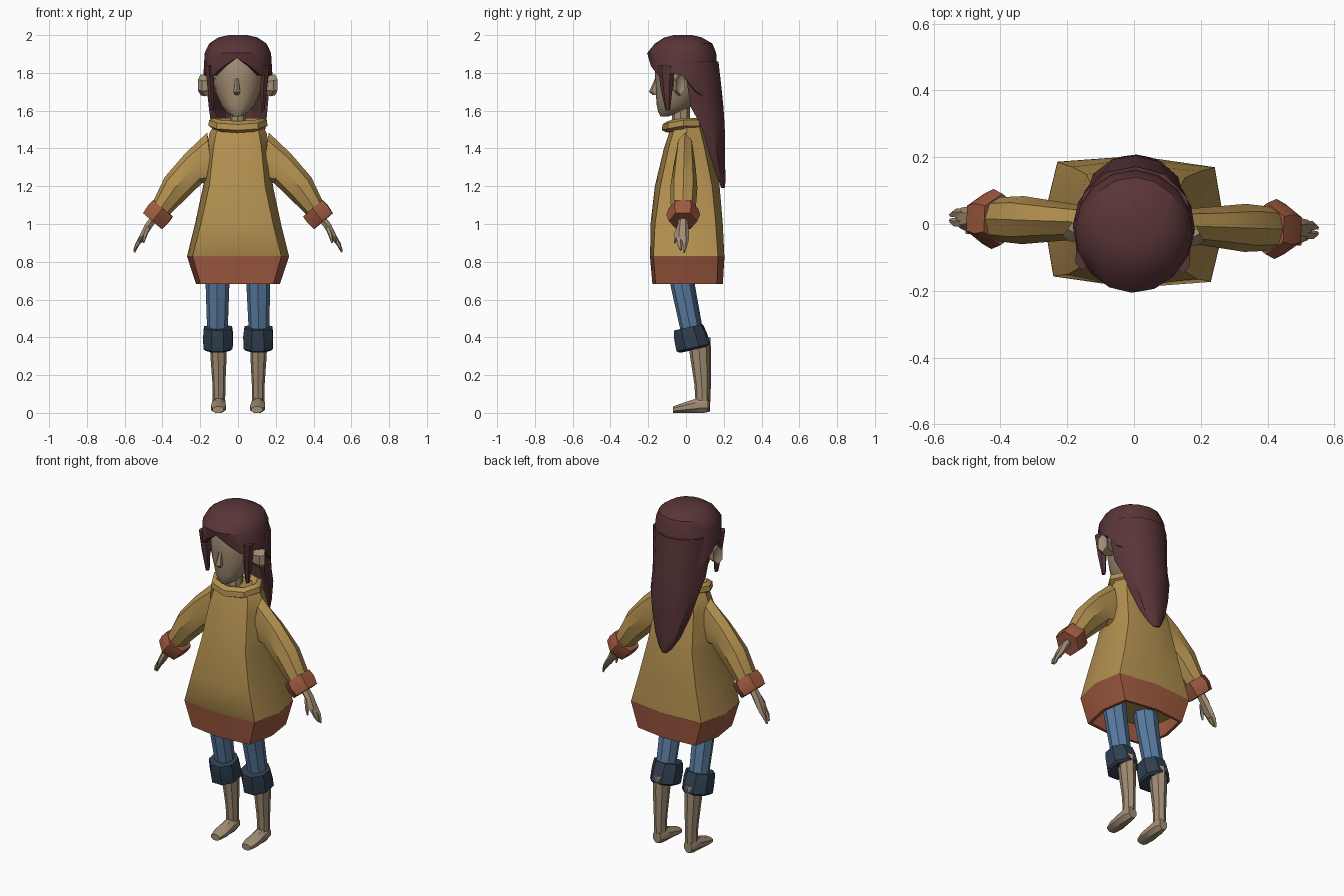
import bpy, bmesh, math
from mathutils import Vector, Matrix

if "Cube" in bpy.data.objects:
    bpy.data.objects.remove(bpy.data.objects["Cube"])


def material(name, rgb):
    m = bpy.data.materials.new(name)
    m.diffuse_color = (*rgb, 1)
    m.use_nodes = True
    m.node_tree.nodes["Principled BSDF"].inputs["Base Color"].default_value = m.diffuse_color
    return m


YELLOW = material("wool_yellow", (.45, .28, .08))
RUST = material("wool_rust", (.34, .10, .05))
BLUE = material("denim", (.10, .20, .36))
NAVY = material("denim_dark", (.03, .05, .08))
SKIN = material("skin", (.35, .26, .17))
HAIR = material("hair", (.10, .035, .038))
X, Y, Z = Vector((1, 0, 0)), Vector((0, 1, 0)), Vector((0, 0, 1))


def loft(name, rings, mat, caps=True, closed=False):
    """Skin a list of equal-length point rings."""
    bm = bmesh.new()
    vs = [[bm.verts.new(p) for p in r] for r in rings]
    n = len(vs[0])
    pairs = list(zip(vs, vs[1:])) + ([(vs[-1], vs[0])] if closed else [])
    for a, b in pairs:
        for i in range(n):
            j = (i + 1) % n
            bm.faces.new((a[i], a[j], b[j], b[i]))
    if caps and not closed:
        bm.faces.new(vs[0])
        bm.faces.new(vs[-1])
    bmesh.ops.recalc_face_normals(bm, faces=bm.faces)
    me = bpy.data.meshes.new(name)
    bm.to_mesh(me)
    bm.free()
    me.materials.append(mat)
    ob = bpy.data.objects.new(name, me)
    bpy.context.collection.objects.link(ob)
    return ob


def ring(c, d, ref, ru, rv, n=8, phase=0.0):
    """Ellipse around c, facing d, with radius ru along ref and rv across it."""
    c, d = Vector(c), Vector(d).normalized()
    u = (ref - d * ref.dot(d)).normalized()
    v = d.cross(u)
    ang = [2 * math.pi * i / n + phase for i in range(n)]
    return [c + u * (ru * math.cos(a)) + v * (rv * math.sin(a)) for a in ang]


def level(z, rx, y0, y1, n=12):
    """Horizontal ellipse, starting at the front."""
    cy, ry = (y0 + y1) / 2, (y1 - y0) / 2
    return [Vector((rx * math.sin(2 * math.pi * i / n), cy - ry * math.cos(2 * math.pi * i / n), z))
            for i in range(n)]


def boxy(z, rx, y0, y1, k):
    """Octagon with its corners pushed out to fraction k."""
    cy, ry = (y0 + y1) / 2, (y1 - y0) / 2
    shape = [(0, -1), (k, -k), (1, 0), (k, k), (0, 1), (-k, k), (-1, 0), (-k, -k)]
    return [Vector((x * rx, cy + y * ry, z)) for x, y in shape]


def both(name, rings, mat):
    """Build the part on both sides."""
    for side, s in (("right", 1), ("left", -1)):
        loft(f"{name}_{side}", [[(p[0] * s, p[1], p[2]) for p in r] for r in rings], mat)


# Tunic, hem band and rolled collar
loft("tunic", [boxy(*a) for a in (
    (.79, .235, -.165, .175, .87), (.83, .27, -.19, .203, .87), (1.0, .228, -.188, .195, .84),
    (1.2, .185, -.165, .178, .80), (1.4, .165, -.117, .132, .77),
    (1.48, .152, -.09, .108, .75), (1.54, .12, -.07, .09, .72))], YELLOW)
loft("hem_band", [boxy(*a) for a in (
    (.83, .271, -.191, .204, .87), (.682, .222, -.178, .195, .87),
    (.682, .205, -.162, .18, .87), (.80, .235, -.165, .175, .87))], RUST, closed=True)
collar = []
for ox, oz in ((.0, -.03), (.03, -.01), (.026, .02), (.0, .032), (-.03, .015), (-.025, -.02)):
    r = level(0, .127 + ox, -.098 - ox, .08 + ox, 8)
    for p in r:
        p.z = 1.53 + oz + .22 * min(p.y + .02, 0)
    collar.append(r)
loft("collar", collar, YELLOW, closed=True)

# Sleeves and their cuffs
both("sleeve", [
    ring((.145, 0, 1.345), (.99, 0, -.13), Y, .05, .14),
    ring((.235, 0, 1.295), (.85, 0, -.5), Y, .06, .09),
    ring((.333, 0, 1.19), (.72, 0, -.7), Y, .072, .08),
    ring((.405, 0, 1.085), (.6, 0, -.8), Y, .066, .056)], YELLOW)
D = Vector((.65, 0, -.76))
both("sleeve_cuff", [
    ring((.397, 0, 1.083), D, Y, .077, .078, 6),
    ring((.424, 0, 1.05), D, Y, .09, .081, 6),
    ring((.452, 0, 1.015), D, Y, .075, .075, 6)], RUST)

# Hands: palm, fingers and thumb
H = Vector((.5, 0, -.86))
both("palm", [
    ring((.445, 0, 1.03), H, Y, .024, .022, 6), ring((.478, 0, .985), H, Y, .03, .022, 6),
    ring((.505, -.002, .935), H, Y, .036, .018, 6), ring((.522, 0, .905), H, Y, .03, .013, 6)], SKIN)
for name, y, tip in (("front_finger", -.014, .862), ("back_finger", .013, .85)):
    both(name, [
        ring((.51, y, .93), H, Y, .016, .015, 5), ring((.535, y, .89), H, Y, .014, .011, 5),
        ring((.55, y * .6, tip), H, Y, .006, .005, 5)], SKIN)
both("thumb", [
    ring((.475, -.018, .985), H, Y, .014, .014, 5), ring((.492, -.038, .94), H, Y, .012, .012, 5),
    ring((.50, -.042, .90), H, Y, .005, .005, 5)], SKIN)

# Trousers with thick turn-ups
L = Vector((0, .22, -1))
both("trouser_leg", [
    ring((.108, -.038, .80), L, X, .066, .064), ring((.108, -.018, .68), L, X, .063, .06),
    ring((.11, .028, .45), L, X, .055, .055)], BLUE)
P = math.pi / 8
both("trouser_turn_up", [
    ring((.107, .013, .452), L, X, .080, .080, 8, P), ring((.106, .023, .41), L, X, .085, .09, 8, P),
    ring((.107, .04, .345), L, X, .083, .095, 8, P), ring((.107, .042, .335), L, X, .07, .08, 8, P)], NAVY)

# Lower legs and bare feet
both("lower_leg", [
    ring((.107, .07, .40), -Z, X, .046, .056), ring((.106, .077, .30), -Z, X, .043, .052),
    ring((.104, .088, .15), -Z, X, .034, .04), ring((.104, .09, .06), -Z, X, .033, .036)], SKIN)
both("foot", [
    ring((.104, .122, .04), -Y, X, .026, .036, 8, P), ring((.104, .09, .045), -Y, X, .037, .0487, 8, P),
    ring((.104, .04, .035), -Y, X, .040, .0379, 8, P), ring((.103, -.02, .025), -Y, X, .043, .027, 8, P),
    ring((.103, -.064, .017), -Y, X, .032, .0185, 8, P)], SKIN)

# Neck, head, nose and ears
loft("neck", [level(1.48, .045, -.08, .02, 8), level(1.64, .036, -.07, .02, 8)], SKIN)
loft("head", [level(*a) for a in (
    (1.57, .022, -.135, -.09), (1.592, .058, -.147, -.03), (1.63, .088, -.155, .045),
    (1.69, .115, -.16, .09), (1.76, .135, -.163, .12), (1.85, .14, -.165, .13), (1.93, .11, -.13, .11))], SKIN)
loft("nose", [level(*a, 6) for a in (
    (1.683, .012, -.175, -.14), (1.70, .02, -.197, -.14), (1.735, .014, -.18, -.14),
    (1.77, .010, -.165, -.14))], SKIN)
E = Vector((.85, .5, 0))
both("ear", [
    ring((.125, -.04, 1.73), E, Z, .04, .022, 6), ring((.175, -.035, 1.732), E, Z, .056, .032, 6),
    ring((.198, -.022, 1.737), E, Z, .055, .03, 6), ring((.19, -.024, 1.737), E, Z, .035, .016, 6)], SKIN)

# Hair cap with a parted fringe
rows = ((2.0, .05, -.065, .035), (1.987, .105, -.115, .085), (1.955, .152, -.165, .14), (1.905, .176, -.206, .16))
cap = [level(*a, 16) for a in rows]
edge = (1.88, 1.835, 1.785, 1.80, 1.785, 1.70, 1.66, 1.65, 1.65)
for scale in (1, .84):
    r = level(0, .183 * scale, -.015 - .182 * scale, -.015 + .19 * scale, 16)
    for i, p in enumerate(r):
        p.z = edge[min(i, 16 - i)]
    cap.append(r)
cap.append(level(1.89, .13, -.14, .12, 16))
loft("hair_cap", cap, HAIR)

# Locks hanging in front of the ears
both("side_lock", [
    ring((.150, -.10, 1.84), -Z, Y, .045, .024, 6), ring((.140, -.098, 1.72), -Z, Y, .032, .02, 6),
    ring((.134, -.092, 1.60), -Z, Y, .012, .01, 6)], HAIR)


def drape(z, w, yf, yb):
    """Crescent cross-section of the long hair at the back."""
    t = min(.045, (yb - yf) * .6)
    d = yb - yf
    outer = [(-w, yf), (-w * .88, yf + d * .5), (-w * .5, yf + d * .88), (0, yb),
             (w * .5, yf + d * .88), (w * .88, yf + d * .5), (w, yf)]
    inner = [(w * .8, yf + .005), (w * .45, yf + d * .88 - t), (0, yb - t),
             (-w * .45, yf + d * .88 - t), (-w * .8, yf + .005)]
    return [Vector((x, y, z)) for x, y in outer + inner]


# Long hair down the back
loft("back_hair", [drape(*a) for a in (
    (1.86, .176, .0, .172), (1.72, .166, .015, .188), (1.62, .156, .03, .198), (1.52, .145, .085, .205),
    (1.40, .118, .12, .207), (1.28, .078, .155, .208), (1.215, .04, .178, .208), (1.19, .016, .188, .205))], HAIR)

# Whole figure turns very slightly; smooth the soft edges
turn = Matrix.Rotation(math.radians(-2), 4, 'Z')
for ob in bpy.context.collection.objects:
    ob.data.transform(turn)
    ob.select_set(True)
    bpy.context.view_layer.objects.active = ob
bpy.ops.object.shade_smooth_by_angle(angle=math.radians(35))
